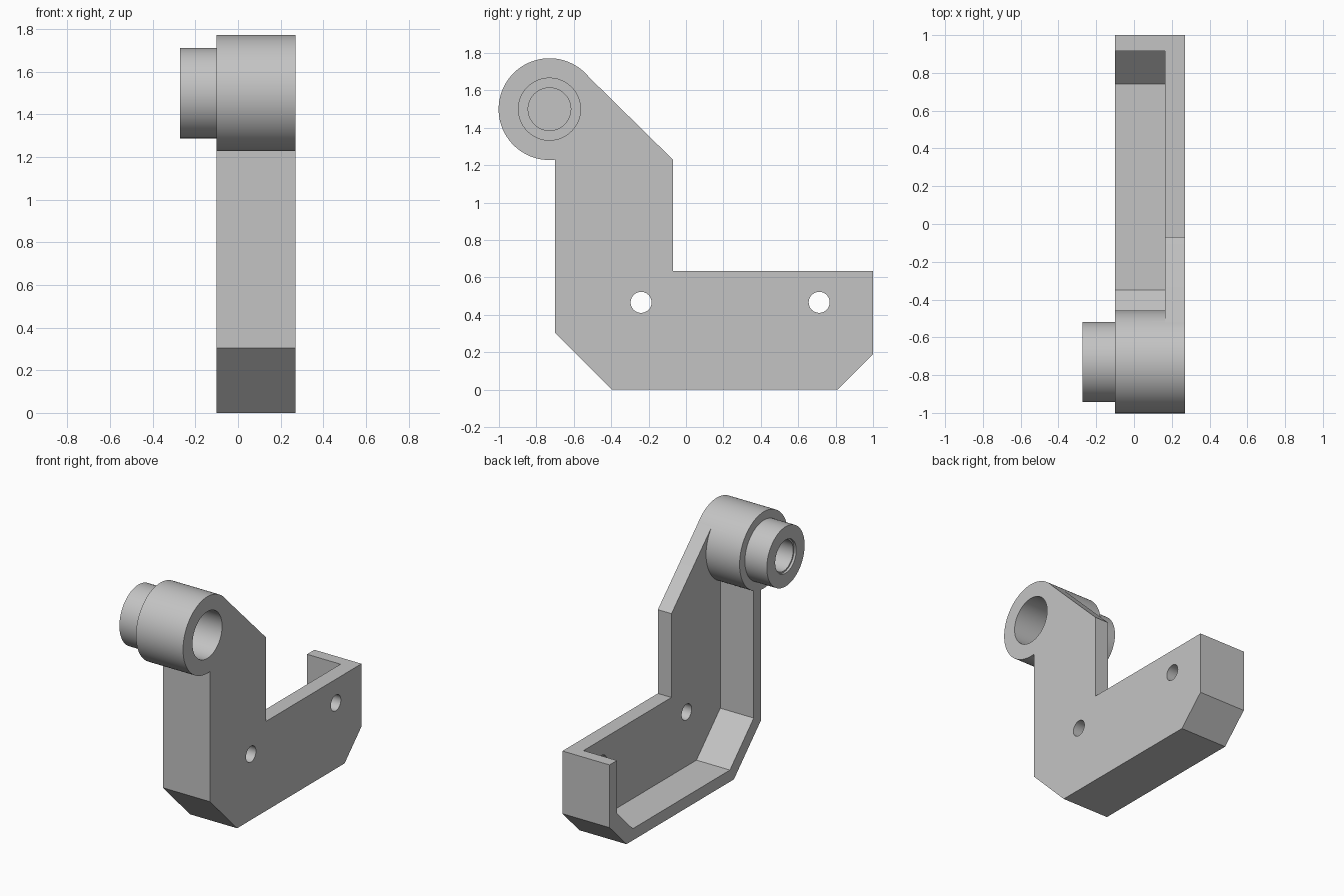
import bpy
import bmesh
from math import cos, sin, pi, radians

if "Cube" in bpy.data.objects:
    bpy.data.objects.remove(bpy.data.objects["Cube"], do_unlink=True)

grey = bpy.data.materials.new("light_grey")
grey.use_nodes = True
COLOUR = (0.55, 0.55, 0.55, 1)
grey.diffuse_color = COLOUR
grey.node_tree.nodes["Principled BSDF"].inputs["Base Color"].default_value = COLOUR


def prism(name, outline, x0, x1):
    """Extrude a (y, z) outline along x."""
    bm = bmesh.new()
    face = bm.faces.new([bm.verts.new((x0, y, z)) for y, z in outline])
    moved = bmesh.ops.extrude_face_region(bm, geom=[face])["geom"]
    for v in moved:
        if isinstance(v, bmesh.types.BMVert):
            v.co.x = x1
    bmesh.ops.recalc_face_normals(bm, faces=bm.faces)
    mesh = bpy.data.meshes.new(name)
    bm.to_mesh(mesh)
    bm.free()
    mesh.materials.append(grey)
    obj = bpy.data.objects.new(name, mesh)
    bpy.context.collection.objects.link(obj)
    return obj


def cylinder(name, centre, radius, x0, x1, sides=96):
    y, z = centre
    ring = [(y + radius * cos(2 * pi * i / sides), z + radius * sin(2 * pi * i / sides))
            for i in range(sides)]
    return prism(name, ring, x0, x1)


def combine(target, tool, operation):
    mod = target.modifiers.new(tool.name, 'BOOLEAN')
    mod.operation = operation
    mod.solver = 'EXACT'
    mod.object = tool
    bpy.context.view_layer.objects.active = target
    bpy.ops.object.modifier_apply(modifier=mod.name)
    bpy.data.objects.remove(tool, do_unlink=True)


RIGHT, LEFT, PLATE = -0.10, 0.27, 0.163
HUB = (-0.73, 1.50)

# Bracket body: side plate with a rim along the front, bottom and back
bracket = prism("bracket", [
    (-0.70, 0.305), (-0.395, 0), (0.81, 0), (1, 0.19), (1, 0.635), (-0.07, 0.635),
    (-0.07, 1.23), (-0.539, 1.691), (-0.70, 1.5)], RIGHT, LEFT)
combine(bracket, prism("pocket", [
    (-0.617, 1.9), (-0.617, 0.35), (-0.35, 0.083), (0.74, 0.083), (0.917, 0.26),
    (0.917, 1.9)], RIGHT - 0.1, PLATE), 'DIFFERENCE')

# Hub with a narrower collar
combine(bracket, cylinder("hub", HUB, 0.272, RIGHT, LEFT), 'UNION')
combine(bracket, cylinder("collar", HUB, 0.212, -0.272, RIGHT + 0.05), 'UNION')

# Bores from both ends, leaving a thin web between them
for name, radius, x0, x1 in (("wide_bore", 0.166, -0.06, 0.4),
                             ("bore_recess", 0.114, -0.08, 0),
                             ("collar_bore", 0.108, -0.4, -0.09),
                             ("collar_mouth", 0.118, -0.4, -0.255)):
    combine(bracket, cylinder(name, HUB, radius, x0, x1), 'DIFFERENCE')

# Bolt holes through the plate
for y in (-0.24, 0.712):
    combine(bracket, cylinder("bolt_hole", (y, 0.467), 0.056, 0, 0.4, 48), 'DIFFERENCE')

# Smooth the round surfaces, keep the corners sharp
bpy.ops.object.select_all(action='DESELECT')
bracket.select_set(True)
bpy.context.view_layer.objects.active = bracket
bpy.ops.object.shade_smooth_by_angle(angle=radians(30))
